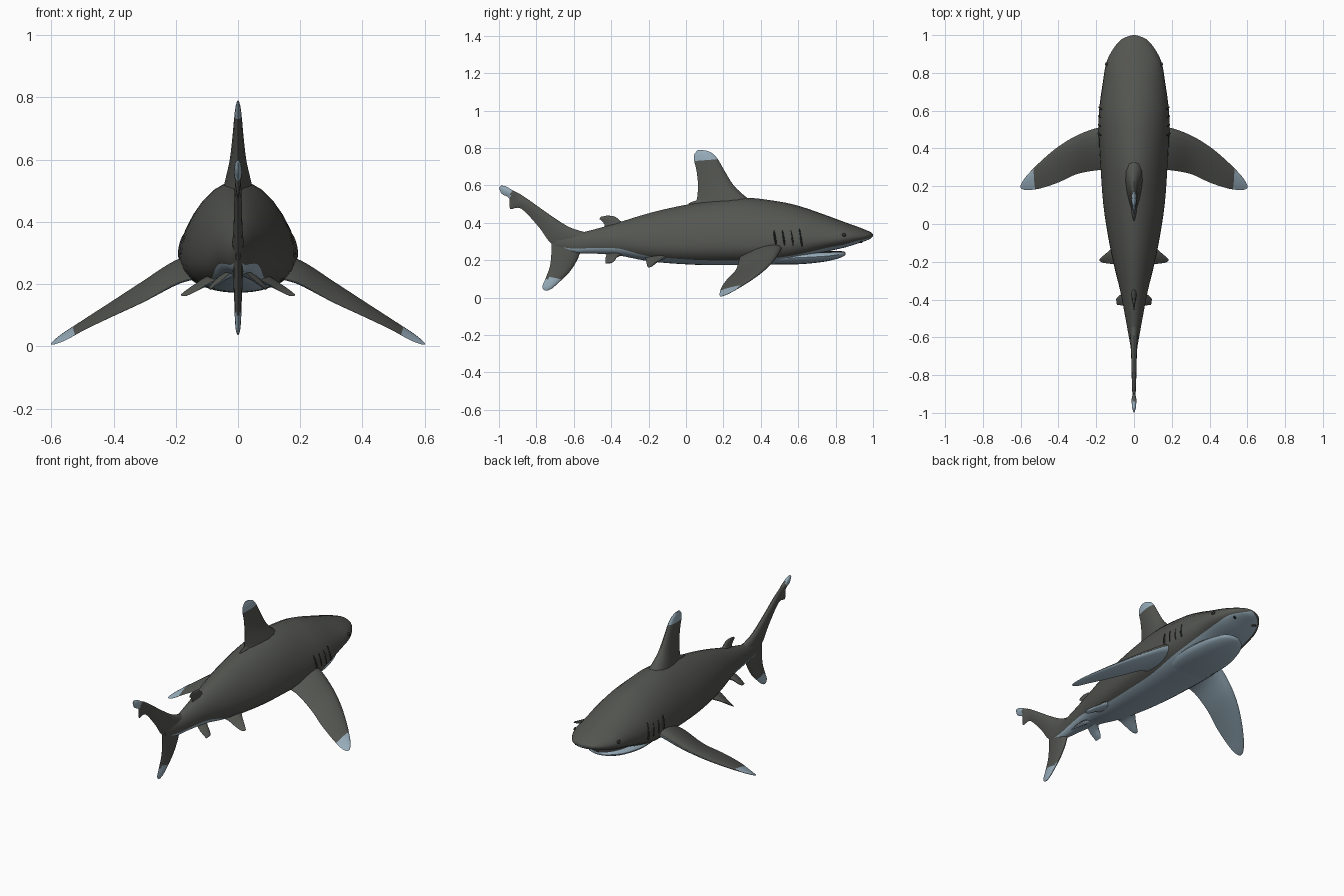
import bpy, bmesh, math
from mathutils import Vector

if "Cube" in bpy.data.objects:
    bpy.data.objects.remove(bpy.data.objects["Cube"])


def material(name, rgb):
    m = bpy.data.materials.new(name)
    m.diffuse_color = (*rgb, 1)
    m.use_nodes = True
    m.node_tree.nodes["Principled BSDF"].inputs["Base Color"].default_value = m.diffuse_color
    return m


GREY = material("slate grey", (0.088, 0.092, 0.082))
PALE = material("pale blue", (0.32, 0.43, 0.51))
DARK = material("dark slit", (0.025, 0.025, 0.025))


def smooth_rows(rows, n):
    """Resample a table of stations with a Catmull-Rom spline."""
    out = []
    for i in range(len(rows) - 1):
        p0, p1, p2, p3 = (rows[max(0, min(len(rows) - 1, i + k))] for k in (-1, 0, 1, 2))
        for s in range(n):
            t = s / n
            out.append([0.5 * (2 * b + (c - a) * t + (2 * a - 5 * b + 4 * c - d) * t * t
                               + (3 * b - a - 3 * c + d) * t ** 3)
                        for a, b, c, d in zip(p0, p1, p2, p3)])
    out.append(list(rows[-1]))
    return out


def finish(ob, angle=50):
    bpy.ops.object.select_all(action='DESELECT')
    ob.select_set(True)
    bpy.context.view_layer.objects.active = ob
    bpy.ops.object.shade_smooth_by_angle(angle=math.radians(angle))


def loft(name, rings, mats, rule):
    """Skin closed rings; rule(face, column) gives the material index."""
    bm = bmesh.new()
    vs = [[bm.verts.new(p) for p in r] for r in rings]
    n = len(rings[0])
    cols = {}
    for a, b in zip(vs, vs[1:]):
        for j in range(n):
            k = (j + 1) % n
            cols[bm.faces.new((a[j], a[k], b[k], b[j]))] = j
    for r in (vs[0], vs[-1]):
        cols[bm.faces.new(r)] = 0
    bmesh.ops.recalc_face_normals(bm, faces=bm.faces)
    bm.normal_update()
    for f, j in cols.items():
        f.material_index = rule(f, j)
    me = bpy.data.meshes.new(name)
    bm.to_mesh(me)
    bm.free()
    for m in mats:
        me.materials.append(m)
    ob = bpy.data.objects.new(name, me)
    bpy.context.collection.objects.link(ob)
    finish(ob)
    return ob


# Body: y, top, bottom, half width, height of widest line, colour line
UP, LOW = 10, 6
BODY = [(1.0, .338, .330, .006, .334, .332), (.99, .348, .318, .042, .333, .322),
        (.97, .358, .307, .075, .33, .315), (.92, .378, .29, .115, .325, .305),
        (.85, .403, .268, .148, .32, .285), (.75, .44, .245, .165, .31, .265),
        (.62, .485, .205, .183, .30, .235), (.5, .513, .18, .188, .29, .215),
        (.3, .535, .174, .178, .285, .20), (.1, .513, .174, .163, .285, .20),
        (-.08, .48, .183, .135, .285, .21), (-.22, .445, .198, .106, .29, .225),
        (-.36, .402, .225, .072, .30, .262), (-.5, .362, .236, .045, .295, .265),
        (-.6, .34, .24, .027, .29, .262), (-.7, .33, .27, .008, .30, .275)]


def body_ring(y, top, bot, w, zc, zb):
    f = min(.97, max(.03, (zc - zb) / (zc - bot)))
    split = math.pi / 2 + math.asin(f ** 1.15)
    angles = [split * i / UP for i in range(UP)]
    angles += [split + (math.pi - split) * i / LOW for i in range(LOW + 1)]
    half = []
    for a in angles:
        s, c = max(0, math.sin(a)), math.cos(a)
        if c >= 0:
            half.append((w * s ** 1.1, y, zc + (top - zc) * c ** 1.1))
        else:
            half.append((w * s ** (2 / 2.3), y, zc - (zc - bot) * (-c) ** (2 / 2.3)))
    return half + [(-x, yy, z) for x, yy, z in half[-2:0:-1]]


loft("body", [body_ring(*r) for r in smooth_rows(BODY, 4)], [GREY, PALE],
     lambda f, j: 1 if UP <= j < UP + 2 * LOW else 0)

# Lower jaw: y, top, bottom, half width
JAW = [(.853, .240, .232, .012), (.845, .246, .222, .045), (.81, .25, .208, .085),
       (.74, .25, .192, .118), (.62, .25, .179, .14), (.48, .24, .177, .13), (.36, .21, .18, .10)]


def jaw_ring(y, top, bot, w):
    m, h = (top + bot) / 2, (top - bot) / 2
    return [(w * math.cos(i * math.tau / 20), y, m + h * math.sin(i * math.tau / 20))
            for i in range(20)]


loft("lower_jaw", [jaw_ring(*r) for r in smooth_rows(JAW, 3)], [PALE, DARK],
     lambda f, j: 1 if 2 <= j < 8 and f.calc_center_median().y > .6 else 0)


def fin(name, rows, normal, rule, n=4, side=1):
    """Rows hold leading xyz, trailing xyz and half thickness."""
    nor = Vector(normal).normalized()
    us = [(1 - math.cos(math.pi * i / 7)) / 2 for i in range(8)]
    rings = []
    for r in smooth_rows(rows, n):
        lead, trail, t = Vector(r[:3]), Vector(r[3:6]), r[6]
        prof = [(u, 2.6 * math.sqrt(u) * (1 - u) + .03) for u in us]
        ring = [lead.lerp(trail, u) + nor * t * h for u, h in prof]
        ring += [lead.lerp(trail, u) - nor * t * h for u, h in reversed(prof)]
        rings.append([(p.x * side, p.y, p.z) for p in ring])
    return loft(name, rings, [GREY, PALE], rule)


def flat(rows):
    """Centre-line fin rows from leading yz, trailing yz, half thickness."""
    return [(0, a, b, 0, c, d, t) for a, b, c, d, t in rows]


# Fins on the centre line
fin("dorsal_fin", flat([(.40, .49, .02, .49, .05), (.325, .535, .055, .515, .042),
                        (.255, .60, .064, .60, .026), (.205, .68, .056, .68, .017),
                        (.17, .74, .044, .73, .012), (.14, .772, .044, .765, .008),
                        (.105, .787, .065, .79, .003)]), (1, 0, 0),
    lambda f, j: int(f.calc_center_median().z > .735))
fin("dorsal_rear_tip", flat([(.16, .485, .03, .485, .02), (.12, .51, .012, .50, .014),
                             (.10, .53, .04, .515, .006)]), (1, 0, 0), lambda f, j: 0)
fin("second_dorsal_fin", flat([(-.30, .37, -.45, .35, .02), (-.345, .405, -.435, .385, .012),
                               (-.375, .43, -.45, .41, .008), (-.40, .437, -.462, .42, .005),
                               (-.425, .438, -.455, .432, .002)]), (1, 0, 0), lambda f, j: 0)
fin("tail_upper_lobe", flat([(-.52, .345, -.60, .24, .022), (-.62, .375, -.715, .285, .017),
                             (-.72, .437, -.785, .375, .013), (-.83, .515, -.88, .475, .011),
                             (-.89, .555, -.94, .475, .008), (-.915, .567, -.945, .53, .012),
                             (-.965, .595, -.985, .555, .010), (-.99, .598, -1.0, .588, .003)]),
    (1, 0, 0), lambda f, j: int(f.calc_center_median().y < -.935 and f.calc_center_median().z > .53))
fin("tail_lower_lobe", flat([(-.55, .30, -.72, .31, .016), (-.575, .215, -.72, .235, .015),
                             (-.62, .14, -.728, .165, .012), (-.675, .085, -.752, .10, .010),
                             (-.715, .05, -.768, .06, .007), (-.74, .037, -.76, .04, .002)]),
    (1, 0, 0), lambda f, j: int(f.calc_center_median().z < .105))


def pectoral_rule(f, j):
    c = f.calc_center_median()
    return int(f.normal.z < 0 or abs(c.x) > .53 + .15 * (c.y - .22))


PECTORAL = [(.10, .52, .285, .10, .29, .225, .035), (.19, .51, .262, .19, .285, .205, .030),
            (.30, .47, .20, .30, .265, .145, .022), (.40, .41, .14, .40, .22, .098, .015),
            (.49, .335, .085, .49, .19, .055, .010), (.56, .265, .042, .55, .18, .022, .006),
            (.59, .225, .02, .585, .182, .008, .003), (.60, .205, .011, .60, .19, .006, .001)]
PELVIC = [(.05, -.06, .225, .06, -.22, .215, .018), (.09, -.10, .22, .09, -.215, .205, .014),
          (.13, -.14, .20, .13, -.21, .18, .009), (.165, -.17, .178, .165, -.205, .163, .006),
          (.182, -.185, .167, .182, -.195, .162, .002)]
REAR = [(.02, -.33, .235, .02, -.42, .24, .012), (.055, -.365, .22, .05, -.43, .215, .010),
        (.08, -.38, .20, .075, -.43, .195, .007), (.093, -.395, .187, .09, -.43, .182, .003)]


def blob(name, loc, scale, rot, mat):
    bpy.ops.mesh.primitive_uv_sphere_add(segments=12, ring_count=8, radius=1, location=loc, rotation=rot)
    ob = bpy.context.object
    ob.name = name
    ob.scale = scale
    ob.data.materials.append(mat)
    finish(ob)


# Paired parts
for s, label in ((1, "right"), (-1, "left")):
    fin(f"pectoral_fin_{label}", PECTORAL, (.45, -.2, .87), pectoral_rule, side=s)
    fin(f"pelvic_fin_{label}", PELVIC, (.45, 0, .9), lambda f, j: int(f.normal.z < 0), side=s)
    fin(f"rear_lower_fin_{label}", REAR, (.6, 0, .8), lambda f, j: int(f.normal.z < 0), side=s)
    for i in range(4):
        blob(f"gill_slit_{label}_{i + 1}", (s * (.179 - .002 * i), .475 + .046 * i, .322),
             (.011, .006, .043 + .003 * i), (.15, -s * .22, 0), DARK)
    blob(f"eye_{label}", (s * .144, .845, .335), (.009, .012, .010), (0, 0, 0), DARK)
    blob(f"nostril_{label}", (s * .068, .935, .298), (.014, .006, .006), (0, 0, s * .5), DARK)
